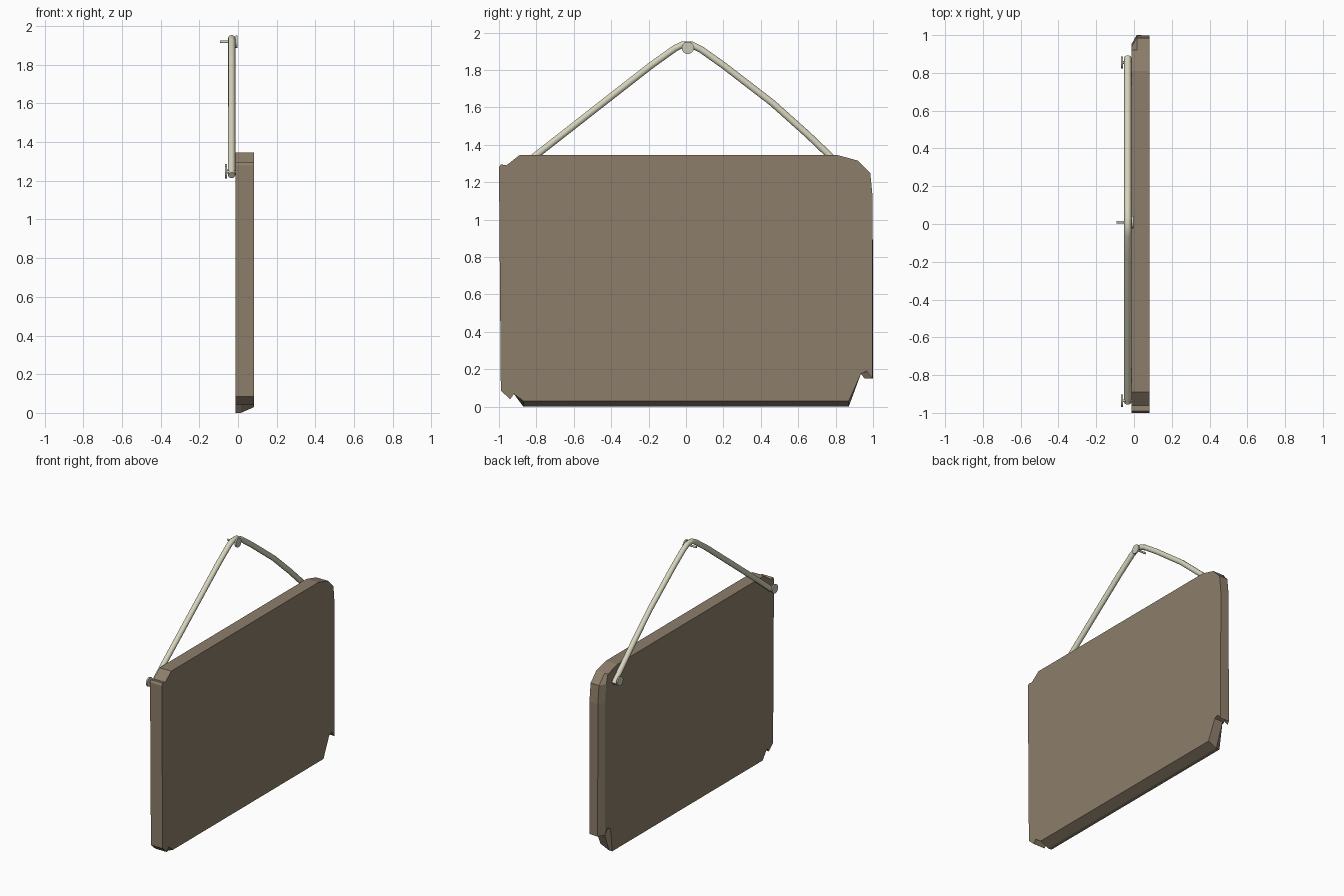
import bpy, bmesh, math
from mathutils import Matrix, Vector

if "Cube" in bpy.data.objects:
    bpy.data.objects.remove(bpy.data.objects["Cube"])


def material(name, rgb):
    m = bpy.data.materials.new(name)
    m.diffuse_color = (*rgb, 1)
    m.use_nodes = True
    m.node_tree.nodes["Principled BSDF"].inputs["Base Color"].default_value = m.diffuse_color
    return m


wood = material("weathered wood", (0.265, 0.208, 0.145))
cord = material("pale rope", (0.68, 0.665, 0.51))
metal = material("nail metal", (0.58, 0.59, 0.49))


def add_mesh(name, bm, mat):
    bmesh.ops.recalc_face_normals(bm, faces=bm.faces)
    me = bpy.data.meshes.new(name)
    bm.to_mesh(me)
    bm.free()
    me.materials.append(mat)
    ob = bpy.data.objects.new(name, me)
    bpy.context.collection.objects.link(ob)
    return ob


# Board outline (y, z) with chipped corners
outline = [(-0.87, 0.03), (-0.92, 0.068), (-0.94, 0.04), (-0.99, 0.085),
           (-1.0, 1.28), (-0.99, 1.295), (-0.96, 1.29), (-0.89, 1.345),
           (0.81, 1.345), (0.92, 1.315), (0.985, 1.25), (0.998, 1.12),
           (1.0, 0.15), (0.97, 0.19), (0.935, 0.175), (0.87, 0.03)]


def back_point(y, z, inset):
    # underside slopes down to the back; the +y edge is worn away
    if abs(z - 0.03) < 0.001:
        z = 0.0
    if y > 0.93 and inset:
        y -= 0.045
    return y, z


bm = bmesh.new()
rings = []
for x, back, inset in ((0.083, False, False), (0.015, True, False), (-0.012, True, True)):
    ring = []
    for y, z in outline:
        if back:
            y, z = back_point(y, z, inset)
        elif y > 0.93 and z < 1.0:      # slight taper on the front face
            y = max(0.935, y - 0.004)
        ring.append(bm.verts.new((x, y, z)))
    rings.append(ring)
bm.faces.new(rings[0])
bm.faces.new(rings[-1])
n = len(outline)
for a, b in zip(rings, rings[1:]):
    for i in range(n):
        j = (i + 1) % n
        bm.faces.new((a[i], a[j], b[j], b[i]))
add_mesh("sign_board", bm, wood)

# Hanging rope: a tube swept along the path behind the board
path = [(-0.945, 1.228), (-0.80, 1.345), (-0.50, 1.58), (-0.19, 1.822), (-0.06, 1.915),
        (-0.02, 1.935), (0.03, 1.935), (0.08, 1.91), (0.20, 1.825), (0.46, 1.625),
        (0.65, 1.455), (0.76, 1.35), (0.88, 1.235)]
bm = bmesh.new()
sides, radius, rx = 10, 0.019, -0.033
prev = None
for i, (y, z) in enumerate(path):
    y0, z0 = path[max(i - 1, 0)]
    y1, z1 = path[min(i + 1, len(path) - 1)]
    t = Vector((0, y1 - y0, z1 - z0)).normalized()
    side = Vector((0, -t.z, t.y))
    ring = []
    for k in range(sides):
        a = 2 * math.pi * k / sides
        ring.append(bm.verts.new(Vector((rx, y, z)) + radius *
                                 (math.cos(a) * Vector((1, 0, 0)) + math.sin(a) * side)))
    if prev:
        for k in range(sides):
            j = (k + 1) % sides
            f = bm.faces.new((prev[k], prev[j], ring[j], ring[k]))
            f.smooth = True
    else:
        bm.faces.new(ring)
    prev = ring
bm.faces.new(prev)
add_mesh("hanging_rope", bm, cord)


# Nails: flat round head and thin shaft along x
def nail(name, y, z, head_x, tip_x, head_r=0.033):
    bm = bmesh.new()
    turn = Matrix.Rotation(math.pi / 2, 4, 'Y')
    for r, xa, xb in ((head_r, head_x - 0.005, head_x + 0.005), (0.007, head_x, tip_x)):
        bmesh.ops.create_cone(bm, cap_ends=True, segments=14, radius1=r, radius2=r,
                              depth=abs(xb - xa),
                              matrix=Matrix.Translation(((xa + xb) / 2, y, z)) @ turn)
    add_mesh(name, bm, metal)


nail("top_nail", 0.01, 1.918, -0.007, -0.092)
nail("left_nail", -0.935, 1.245, -0.063, 0.03)
nail("right_nail", 0.855, 1.255, -0.063, 0.03)
